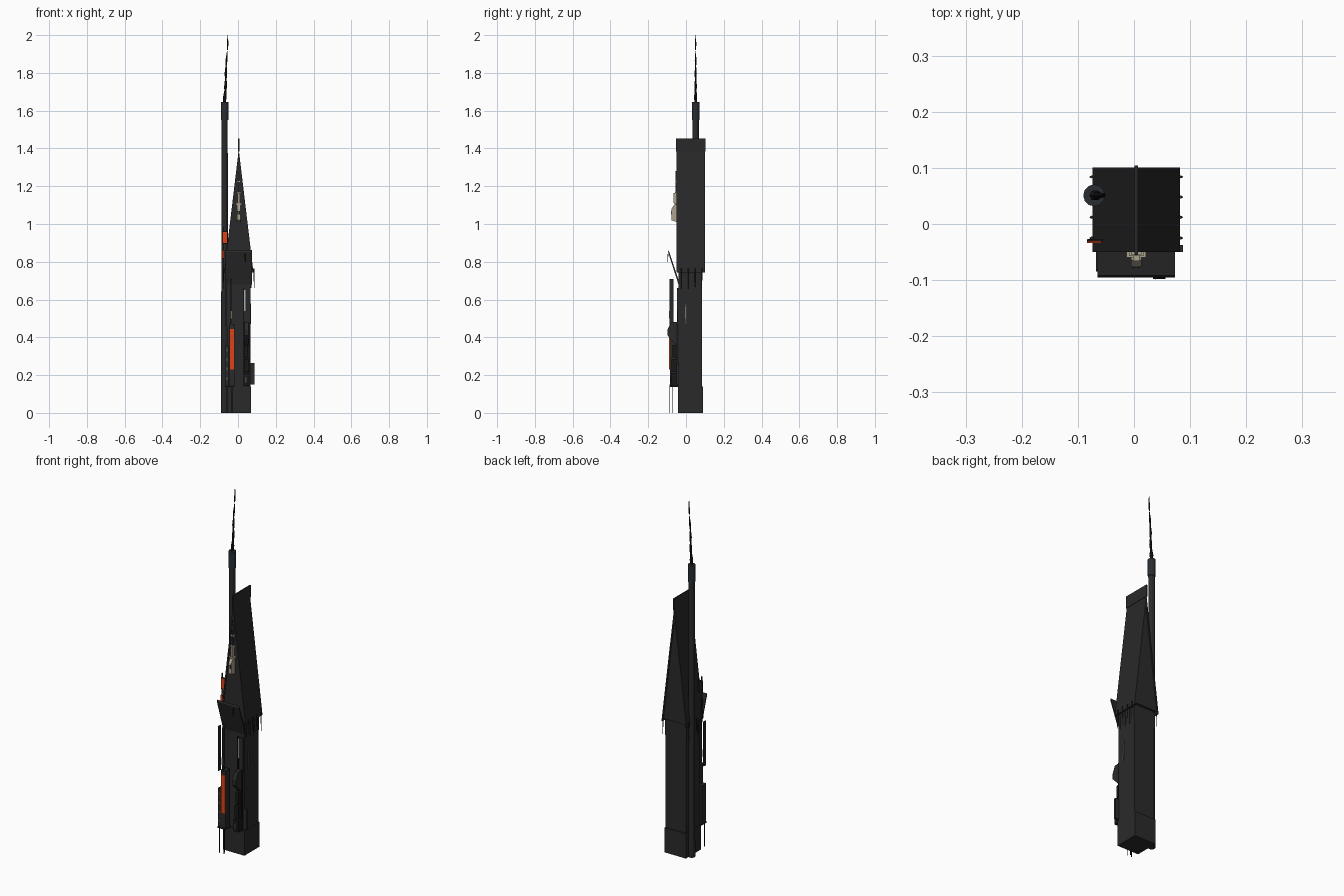
import bpy, bmesh, math

def mat(name, c):
    m = bpy.data.materials.new(name)
    m.diffuse_color = (*c, 1)
    return m

WALL = mat("charcoal wall", (0.023, 0.023, 0.023))
ROOF = mat("roof black", (0.022, 0.022, 0.022))
BLACK = mat("soot black", (0.009, 0.009, 0.009))
IRON = mat("blue iron", (0.022, 0.027, 0.032))
RED = mat("orange red", (0.74, 0.055, 0.008))
BONE = mat("bone", (0.42, 0.37, 0.27))
PALE = mat("pale glass", (0.38, 0.44, 0.48))
GREY = mat("mid grey", (0.06, 0.06, 0.062))

def mesh(name, verts, faces, m):
    me = bpy.data.meshes.new(name)
    bm = bmesh.new()
    vs = [bm.verts.new(v) for v in verts]
    for f in faces:
        bm.faces.new([vs[i] for i in f])
    bmesh.ops.recalc_face_normals(bm, faces=bm.faces)
    bm.to_mesh(me)
    bm.free()
    me.materials.append(m)
    ob = bpy.data.objects.new(name, me)
    bpy.context.collection.objects.link(ob)
    return ob

def box(name, x0, x1, y0, y1, z0, z1, m):
    v = [(x, y, z) for z in (z0, z1) for x, y in ((x0, y0), (x1, y0), (x1, y1), (x0, y1))]
    f = [(0, 1, 2, 3), (4, 5, 6, 7)] + [(i, (i + 1) % 4, (i + 1) % 4 + 4, i + 4) for i in range(4)]
    return mesh(name, v, f, m)

def extrude(name, prof, a, b, m, axis="y"):
    # profile is (x,z) along y, or (y,z) along x
    n = len(prof)
    put = (lambda p, t: (p[0], t, p[1])) if axis == "y" else (lambda p, t: (t, p[0], p[1]))
    v = [put(p, t) for t in (a, b) for p in prof]
    f = [tuple(range(n)), tuple(range(n, 2 * n))]
    f += [(i, (i + 1) % n, (i + 1) % n + n, i + n) for i in range(n)]
    return mesh(name, v, f, m)

def tube(name, pts, n, m):
    # pts: (x, y, z, radius) rings stacked upward
    v = [(x + r * math.cos(2 * math.pi * i / n), y + r * math.sin(2 * math.pi * i / n), z)
         for x, y, z, r in pts for i in range(n)]
    k = len(pts)
    f = [tuple(range(n)), tuple(range((k - 1) * n, k * n))]
    f += [(j * n + i, j * n + (i + 1) % n, (j + 1) * n + (i + 1) % n, (j + 1) * n + i)
          for j in range(k - 1) for i in range(n)]
    return mesh(name, v, f, m)

CX = 0.004

# tall narrow house
box("foundation", CX - 0.066, CX + 0.066, -0.043, 0.09, 0, 0.14, WALL)
box("tower_body", CX - 0.063, CX + 0.063, -0.040, 0.085, 0.14, 0.77, WALL)

# steep gable roof
extrude("gable_wall", [(CX - 0.070, 0.755), (CX + 0.070, 0.755), (CX, 1.36)], -0.046, 0.097, WALL)
for s, side in ((-1, "left"), (1, "right")):
    extrude("roof_slope_" + side, [(CX + s * 0.078, 0.742), (CX + s * 0.070, 0.742),
            (CX, 1.33), (CX, 1.395)], -0.050, 0.101, ROOF)
    # dripping spikes below the eaves
    for i, y in enumerate((-0.025, 0.012, 0.048, 0.084)):
        tube(f"eave_spike_{side}_{i}", [(CX + s * 0.083, y, 0.655, 0.0006), (CX + s * 0.081, y, 0.70, 0.002),
             (CX + s * 0.079, y, 0.765, 0.003)], 4, WALL)
        box(f"wall_bracket_{side}_{i}", CX + s * 0.062, CX + s * 0.067, y - 0.0015, y + 0.0015, 0.66, 0.75, WALL)
box("ridge_cap", CX - 0.003, CX + 0.003, -0.054, 0.104, 1.385, 1.452, ROOF)

# round chimney pipe with collar
X, Y = -0.071, 0.051
tube("chimney", [(X, Y, 0, 0.0185), (X, Y, 1.56, 0.0165)], 12, WALL)
tube("chimney_cap", [(X, Y, 1.55, 0.0195), (X, Y, 1.645, 0.0195)], 12, IRON)

# smoke wisps climbing out of the pipe
def wisp(i, z0, z1, r):
    cx = lambda z: X + 0.017 * (z - 1.64) / 0.36 + 0.0015 * math.sin(z * 30)
    zm = z0 * .6 + z1 * .4
    tube(f"smoke_{i}", [(cx(z0), Y, z0, r * 0.5), (cx(zm), Y, zm, r), (cx(z1), Y, z1, r * 0.25)], 6, BLACK)
for i, (a, b, r) in enumerate(((1.63, 1.73, .010), (1.69, 1.79, .008), (1.76, 1.85, .007),
                               (1.83, 1.915, .0055), (1.92, 2.0, .0045))):
    wisp(i, a, b, r)

# front flap awning leaning outward
extrude("awning", [(-0.040, 0.68), (-0.095, 0.852), (-0.092, 0.862), (-0.040, 0.705)],
        CX - 0.069, CX + 0.069, WALL, "x")
tube("awning_spike", [(0.038, -0.097, 0.80, 0.001), (0.038, -0.096, 0.84, 0.003)], 4, BLACK)

# front porch: slender posts, rails and panels
for i, (x, y) in enumerate(((-0.055, -0.085), (-0.036, -0.070), (-0.028, -0.085))):
    box(f"porch_stilt_{i}", x - .0015, x + .0015, y - .0015, y + .0015, 0, 0.15, BLACK)
box("porch_floor", -0.068, -0.018, -0.085, -0.042, 0.137, 0.145, BLACK)
box("porch_panel", -0.048, -0.018, -0.084, -0.05, 0.14, 0.47, WALL)
box("porch_frame", -0.068, -0.05, -0.082, -0.045, 0.14, 0.36, WALL)
for i, x in enumerate((-0.062, -0.036)):
    box(f"porch_post_{i}", x - .003, x + .003, -0.087, -0.067, 0.46, 0.71, WALL)
for i in range(4):
    box(f"porch_slat_{i}", -0.064, -0.054, -0.085, -0.082, 0.175 + i * .05, 0.19 + i * .05, GREY)
box("red_banner", -0.043, -0.019, -0.089, -0.084, 0.23, 0.445, RED)
box("banner_seam", -0.0315, -0.0305, -0.0895, -0.088, 0.23, 0.445, BLACK)
box("lamp", -0.041, -0.033, -0.090, -0.086, 0.50, 0.54, BONE)

# doorway clutter on the right of the front
box("door", 0.028, 0.060, -0.050, -0.04, 0.14, 0.48, BLACK)
box("door_window", 0.033, 0.040, -0.047, -0.04, 0.54, 0.65, PALE)
box("window_bar", 0.028, 0.033, -0.048, -0.04, 0.48, 0.66, BLACK)
box("window_shutter", 0.042, 0.064, -0.045, -0.04, 0.47, 0.66, WALL)
extrude("barrel_hood", [(-0.050, 0.36), (-0.098, 0.41), (-0.098, 0.44), (-0.080, 0.48), (-0.050, 0.48)],
        0.034, 0.056, WALL, "x")
for i in range(3):
    box(f"stacked_crate_{i}", 0.028 + .003 * i, 0.060 - .003 * i, -0.080 + .004 * i, -0.05,
        0.142 + .075 * i, 0.21 + .075 * i, BLACK)
box("crate_label", 0.036, 0.046, -0.083, -0.079, 0.16, 0.19, GREY)
box("side_meter_box", 0.066, 0.087, -0.050, -0.037, 0.15, 0.265, WALL)
box("side_window", 0.066, 0.0685, -0.005, 0.002, 0.47, 0.58, GREY)
box("side_window_pane", 0.067, 0.0695, -0.003, 0.000, 0.50, 0.56, BONE)

# bone trophy on the gable: skull, neck bones and thin grey spine
extrude("trophy_skull", [(-0.046, 1.01), (-0.077, 1.02), (-0.077, 1.08), (-0.064, 1.10), (-0.046, 1.10)],
        CX - 0.009, CX + 0.009, BONE, "x")
for s in (-1, 1):
    box(f"skull_eye_{s}", CX + s * 0.0045 - .002, CX + s * 0.0045 + .002, -0.0785, -0.076, 1.05, 1.07, BLACK)
box("trophy_neck", CX - 0.006, CX + 0.006, -0.066, -0.046, 1.11, 1.165, BONE)
for i in range(3):
    w = 0.017 - i * 0.004
    box(f"trophy_rib_{i}", CX - w, CX + w, -0.060 + i * .003, -0.046, 1.10 + i * .06, 1.11 + i * .06, BONE)
box("trophy_spine", CX - 0.0025, CX + 0.0025, -0.055, -0.046, 1.165, 1.28, GREY)

# red hanging sign at the left eave, dark from behind
box("sign_back", -0.083, -0.056, -0.031, -0.027, 0.895, 0.962, BLACK)
box("hanging_sign", -0.081, -0.058, -0.034, -0.031, 0.90, 0.957, RED)
box("sign_pole", -0.080, -0.076, -0.031, -0.027, 0.74, 0.985, BLACK)
box("sign_lower_plate", -0.084, -0.074, -0.034, -0.031, 0.82, 0.86, RED)
box("sign_lower_back", -0.084, -0.074, -0.031, -0.028, 0.818, 0.862, BLACK)
box("sign_tag", -0.074, -0.069, -0.034, -0.029, 0.865, 0.89, BONE)
